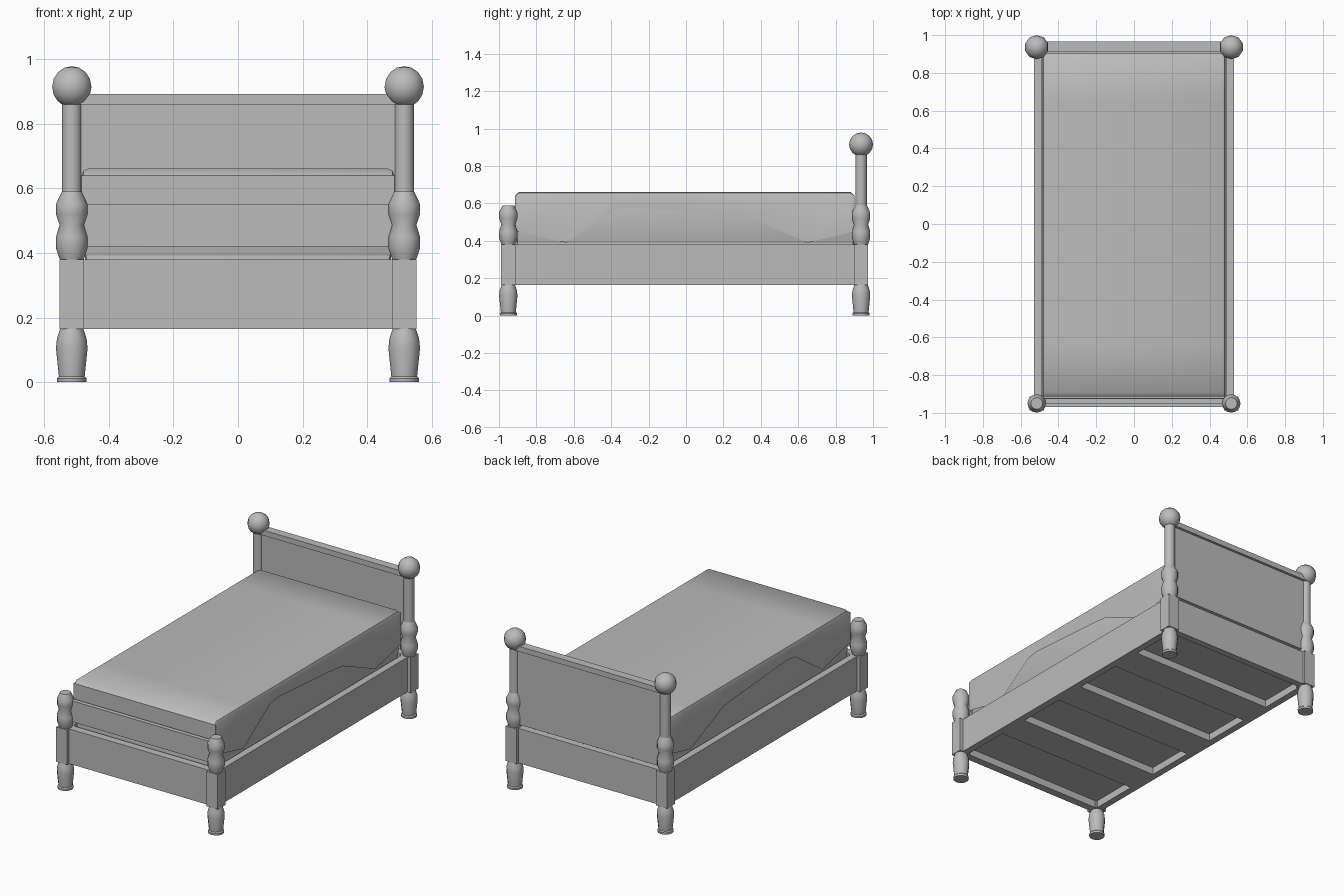
import bpy, bmesh
from math import radians, pi, cos, sin
from mathutils import Vector

cube = bpy.data.objects.get("Cube")
if cube:
    bpy.data.objects.remove(cube, do_unlink=True)

GREY = (0.5, 0.5, 0.5, 1)
mat = bpy.data.materials.new("plain_grey")
mat.use_nodes = True
mat.diffuse_color = GREY
mat.node_tree.nodes["Principled BSDF"].inputs["Base Color"].default_value = GREY


def finish(name, bm, smooth=False):
    bmesh.ops.recalc_face_normals(bm, faces=bm.faces)
    mesh = bpy.data.meshes.new(name)
    bm.to_mesh(mesh)
    bm.free()
    mesh.materials.append(mat)
    obj = bpy.data.objects.new(name, mesh)
    bpy.context.collection.objects.link(obj)
    if smooth:
        bpy.ops.object.select_all(action='DESELECT')
        obj.select_set(True)
        bpy.context.view_layer.objects.active = obj
        bpy.ops.object.shade_smooth_by_angle(angle=radians(42))
    return obj


def box(name, x, y, z, bevel=0.0):
    """Box from (min, max) ranges, optionally with rounded edges."""
    bm = bmesh.new()
    bmesh.ops.create_cube(bm, size=1)
    for v in bm.verts:
        v.co = Vector([r[0] if c < 0 else r[1] for c, r in zip(v.co, (x, y, z))])
    if bevel:
        bmesh.ops.bevel(bm, geom=bm.edges[:], offset=bevel, segments=2,
                        profile=0.5, affect='EDGES')
    return finish(name, bm, bevel > 0)


def turned(name, x, y, profile, sides=12):
    """Lathe a (radius, height) profile about a vertical axis."""
    bm = bmesh.new()
    rings = [[bm.verts.new((x + r * cos(2 * pi * i / sides),
                            y + r * sin(2 * pi * i / sides), z))
              for i in range(sides)] for r, z in profile]
    for a, b in zip(rings, rings[1:]):
        for i in range(sides):
            j = (i + 1) % sides
            bm.faces.new((a[i], a[j], b[j], b[i]))
    bm.faces.new(rings[0])
    bm.faces.new(rings[-1])
    return finish(name, bm, True)


# Posts: turned foot, square block, double bulb; head posts get column and ball
POST_X, BLOCK = 0.515, 0.038
FOOT_Y, HEAD_Y = -0.95, 0.936
RAIL_Z = (0.165, 0.38)
leg = [(0.045, 0), (0.046, 0.012), (0.04, 0.018), (0.049, 0.105),
       (0.046, 0.135), (0.036, 0.165)]
bulbs = [(0.037, 0.38), (0.049, 0.415), (0.049, 0.45), (0.038, 0.487),
         (0.049, 0.52), (0.049, 0.552), (0.031, 0.59)]
for side, sx in (("left", 1), ("right", -1)):
    x = sx * POST_X
    for end, y in (("foot", FOOT_Y), ("head", HEAD_Y)):
        tag = f"{end}_{side}"
        turned(f"{tag}_leg", x, y, leg)
        box(f"{tag}_block", (x - BLOCK, x + BLOCK), (y - BLOCK, y + BLOCK), RAIL_Z)
        turned(f"{tag}_bulbs", x, y, bulbs)
    turned(f"head_{side}_column", x, HEAD_Y, [(0.031, 0.58), (0.031, 0.88)])
    bm = bmesh.new()
    bmesh.ops.create_uvsphere(bm, u_segments=10, v_segments=8, radius=0.064)
    bmesh.ops.translate(bm, verts=bm.verts, vec=(x, HEAD_Y, 0.915))
    finish(f"head_{side}_ball", bm, True)

    # Side rail
    box(f"{side}_rail", sorted((sx * 0.487, sx * 0.53)), (FOOT_Y, HEAD_Y), RAIL_Z)

# End rails and boards
SPAN = (-POST_X, POST_X)
box("foot_rail", SPAN, (-0.968, -0.92), RAIL_Z)
box("head_rail", SPAN, (0.915, 0.957), RAIL_Z)
box("footboard", SPAN, (-0.952, -0.925), (0.42, 0.55))
box("headboard_panel", SPAN, (0.925, 0.95), (0.40, 0.87))
box("headboard_cap", SPAN, (0.914, 0.966), (0.86, 0.893))

# Slats under the base
for i in range(3):
    y = (i - 1) * 0.51
    box(f"slat_{i + 1}", (-0.49, 0.49), (y - 0.1, y + 0.1), (0.165, 0.215))

# Base and mattress
box("bed_base", (-0.487, 0.487), (-0.92, 0.915), (0.21, 0.30))
box("box_spring", (-0.474, 0.474), (-0.905, 0.898), (0.29, 0.42), 0.015)
box("mattress", (-0.479, 0.479), (-0.908, 0.9), (0.38, 0.655), 0.02)

# Blanket: thin shell over the mattress with a wavy hem on both sides
hem = [(-0.914, 0.45), (-0.64, 0.39), (-0.375, 0.57), (-0.3, 0.58),
       (0.25, 0.54), (0.33, 0.53), (0.65, 0.39), (0.902, 0.445)]
bm = bmesh.new()
W, TOP, R = 0.485, 0.662, 0.022
rows = []
for i, (y, z) in enumerate(hem):
    drop = R if i in (0, len(hem) - 1) else 0
    half = [(W, z), (W, TOP - R), (W - R * 0.3, TOP - R * 0.3), (W - R, TOP)]
    half = [(px, min(pz, TOP - drop)) for px, pz in half]
    section = half + [(-px, pz) for px, pz in reversed(half)]
    rows.append([bm.verts.new((px, y, pz)) for px, pz in section])
    if drop:
        # Rounded upper edge just inside each end
        inset = y + (R if i == 0 else -R)
        crown = [bm.verts.new((px, inset, pz)) for px, pz in
                 [(W, z), (W, TOP - R), (W - R * 0.3, TOP - R * 0.3), (W - R, TOP),
                  (R - W, TOP), (R * 0.3 - W, TOP - R * 0.3), (-W, TOP - R), (-W, z)]]
        rows.insert(len(rows) if i == 0 else len(rows) - 1, crown)
for a, b in zip(rows, rows[1:]):
    for k in range(len(a) - 1):
        bm.faces.new((a[k], a[k + 1], b[k + 1], b[k]))
for row in (rows[0], rows[-1]):
    bm.faces.new(row)
bmesh.ops.remove_doubles(bm, verts=bm.verts, dist=0.0001)
finish("blanket", bm, True)
